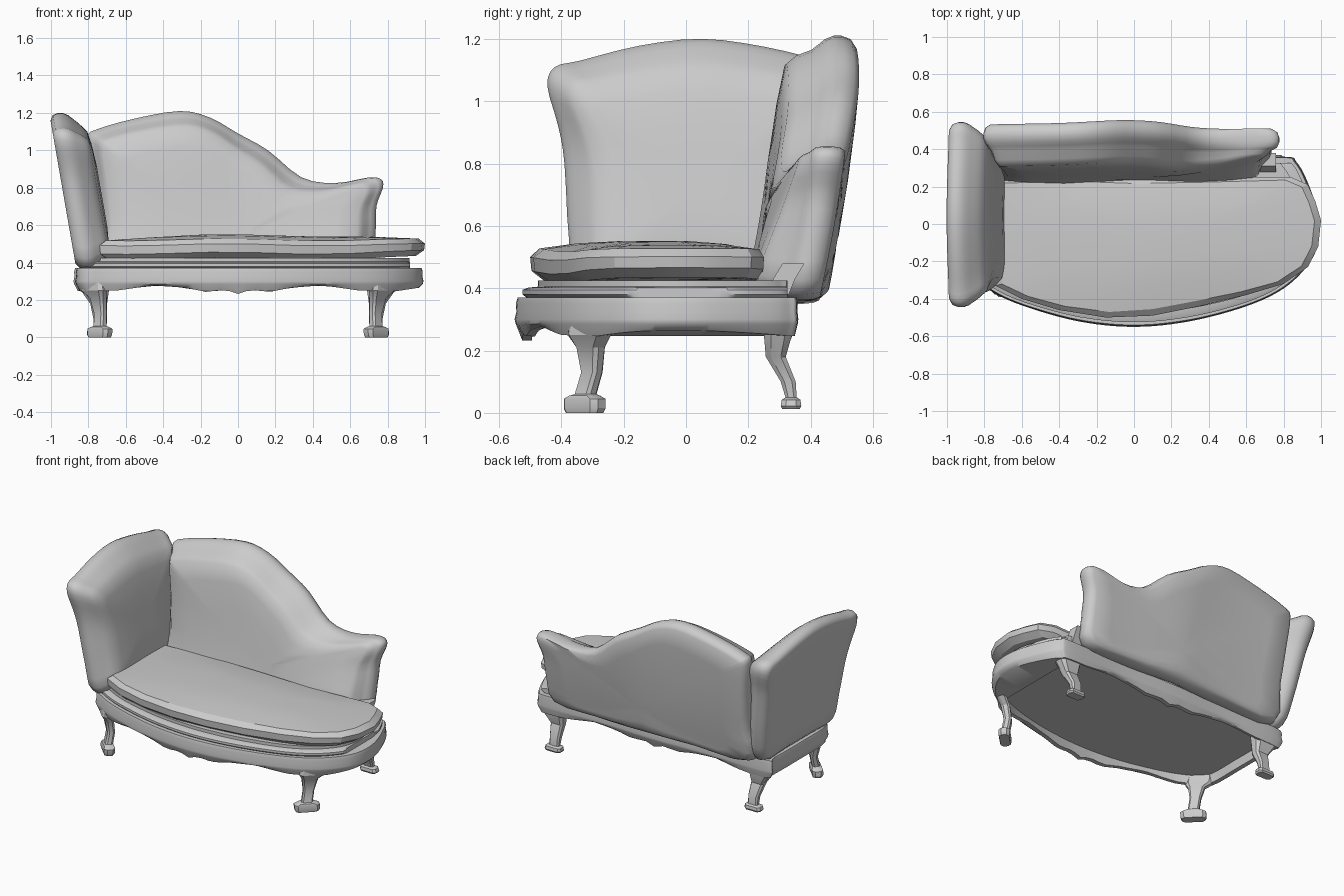
import bpy, bmesh, math
from mathutils import Vector

if "Cube" in bpy.data.objects:
    bpy.data.objects.remove(bpy.data.objects["Cube"])


def loft(name, rings, angle=40):
    """Skin closed rings of equal length and cap both ends."""
    bm = bmesh.new()
    vs = [[bm.verts.new(p) for p in r] for r in rings]
    n = len(vs[0])
    for a, b in zip(vs, vs[1:]):
        for i in range(n):
            j = (i + 1) % n
            bm.faces.new((a[i], a[j], b[j], b[i]))
    bm.faces.new(vs[0][::-1])
    bm.faces.new(vs[-1])
    bmesh.ops.recalc_face_normals(bm, faces=bm.faces)
    me = bpy.data.meshes.new(name)
    bm.to_mesh(me)
    bm.free()
    ob = bpy.data.objects.new(name, me)
    bpy.context.collection.objects.link(ob)
    bpy.ops.object.select_all(action='DESELECT')
    ob.select_set(True)
    bpy.context.view_layer.objects.active = ob
    bpy.ops.object.shade_smooth_by_angle(angle=math.radians(angle))
    return ob


def spline(pts, k):
    """Closed Catmull-Rom curve through 2D points."""
    P = [Vector(p) for p in pts]
    n, out = len(P), []
    for i in range(n):
        a, b, c, d = (P[(i + o) % n] for o in (-1, 0, 1, 2))
        for s in range(k):
            t = s / k
            out.append(0.5 * (2 * b + (c - a) * t + (2 * a - 5 * b + 4 * c - d) * t * t
                              + (3 * b - a - 3 * c + d) * t ** 3))
    return out


def inset(pts, centre, d, s=0.0):
    """Move points towards the centre by share s, then by distance d."""
    c = Vector(centre)
    out = []
    for p in pts:
        r = (p - c) * (1 - s)
        out.append(c + r - r.normalized() * min(d, .5 * r.length))
    return out


def padded_panel(name, profile, centre, k, place):
    """Panel with a rolled rim that flows into a pad of depth k on its front."""
    pts = spline(profile, 3)
    rings = [(.05, .8, -.053), (.05, .5, -.054), (.06, .15, -.056), (.04, 0, -.057), (.012, 0, -.04), (0, 0, -.01),
             (0, 0, .015), (.012, 0, .042), (.03, 0, .062), (.05, 0, .085), (.07, 0, .7 * k),
             (.10, 0, .87 * k), (.10, .15, .95 * k), (.10, .4, k), (.08, .7, k)]
    return loft(name, [[place(p.x, p.y, w) for p in inset(pts, centre, d, s)] for d, s, w in rings], 65)


# backrest: leaning, bowed in the middle, pad thinner towards the low end
def place_back(u, v, w):
    t = (v - .37) / .83
    if w > .04:
        g = min(1, max(0, (u - .2) / .4))
        h = min(1, max(0, (v - .5) / .3))
        w = .04 + (w - .04) * (1 - .5 * g * h - .1 * g)
    bow = .024 * math.exp(-(u - .03) ** 2 / .08) - .018
    return (u, .39 + .19 * t - .08 * t * t + bow - w, v)


back = [(-.77, .37), (-.4, .36), (0, .36), (.4, .36), (.70, .38), (.735, .55), (.74, .70), (.775, .80),
        (.765, .845), (.70, .855), (.52, .825), (.34, .855), (.16, 1.0), (0, 1.09), (-.15, 1.175),
        (-.31, 1.21), (-.55, 1.17), (-.76, 1.11), (-.805, 1.06), (-.79, .85), (-.775, .6)]
padded_panel("backrest", back, (0, .54), .19, place_back)


# raised end at the left
def place_end(u, v, w):
    return (-.81 - .125 * (v - .38) / .72 + w, u, v)


end = [(-.34, .38), (-.1, .37), (.15, .37), (.38, .38), (.45, .55), (.49, .8), (.51, .92), (.545, 1.05),
       (.52, 1.11), (.44, 1.13), (.25, 1.175), (.05, 1.2), (-.15, 1.178), (-.34, 1.13), (-.42, 1.11),
       (-.445, 1.05), (-.41, .92), (-.39, .8), (-.375, .55)]
padded_panel("end_rest", end, (.05, .75), .148, place_end)

# base outline shared by apron and rail
outline = spline([(-.84, .35), (-.4, .35), (0, .36), (.4, .35), (.8, .36), (.87, .33), (.93, .22),
                  (.985, .05), (.985, -.1), (.93, -.22), (.8, -.345), (.6, -.44), (.3, -.52), (0, -.55),
                  (-.3, -.52), (-.6, -.435), (-.77, -.355), (-.86, -.27), (-.87, 0), (-.865, .28)], 6)
MID = (0, -.03)


def wave(x):
    """Scalloped lower edge height of the apron."""
    keys = [(0, .232), (.07, .255), (.17, .243), (.28, .265), (.45, .278), (.65, .25), (.84, .246), (1.1, .285)]
    x = abs(x)
    for (a, za), (b, zb) in zip(keys, keys[1:]):
        if x <= b:
            return za + (zb - za) * (x - a) / (b - a)
    return keys[-1][1]


# apron: moulded outside, hollow below with a base plate, underside sloping in at the round end
levels = [(.1, .37), (.01, .37), (.004, .35), (.006, .325), (0, .30), (.004, .285), (.025, None),
          (.055, None), (.065, .30)]
loft("apron", [[(min(p.x, .78) if i > 6 else p.x, p.y, wave(min(p.x, .78) if i > 6 else p.x) if z is None else z)
                for p in inset(outline, MID, d)] for i, (d, z) in enumerate(levels)], 40)

# stepped seat rail
rail = [(.06, .36), (.045, .365), (.025, .38), (.025, .395), (.045, .402), (.075, .405), (.075, .425)]
loft("seat_rail", [[(min(p.x, .92), min(p.y, .325), z) for p in inset(outline, MID, d)] for d, z in rail], 30)

# seat cushion: faceted, gently uneven
seat = [Vector(p) for p in [(-.74, .23), (-.4, .25), (0, .25), (.4, .25), (.84, .25), (.93, .21), (.97, .12),
                            (1.0, .02), (.985, -.12), (.93, -.23), (.8, -.32), (.6, -.38), (.35, -.44), (.1, -.49),
                            (-.15, -.50), (-.4, -.46), (-.6, -.40), (-.74, -.33), (-.755, 0)]]
layers = [(.10, .0, .42), (.05, 0, .42), (.005, 0, .45), (0, 0, .495), (.035, 0, .522), (.06, .25, .538), (.05, .6, .545)]
loft("seat_cushion", [[(p.x, p.y, z + .006 * math.sin(6 * p.x + 2) + (.02 * max(0, p.x - .5) if z < .48 else 0))
                       for p in inset(seat, (.1, -.1), d, s)] for d, s, z in layers], 25)


# legs: chamfered slabs (z, x centre, y centre, half width, half thickness), turned by an angle
def leg(name, side, turn, sections):
    co, si = math.cos(turn), math.sin(turn)
    rings = []
    for z, cx, cy, hx, hy in sections:
        rings.append([(side * (cx + hx * a * co - hy * b * si), cy + hx * a * si + hy * b * co, z) for a, b in
                      ((1, .5), (.75, 1), (-.75, 1), (-1, .5), (-1, -.5), (-.75, -1), (.75, -1), (1, -.5))])
    loft(name, rings, 30)


front = [(.30, .775, -.305, .08, .025), (.25, .77, -.31, .083, .03), (.21, .747, -.306, .05, .027),
         (.13, .735, -.302, .034, .023), (.06, .737, -.322, .034, .024), (.055, .738, -.325, .055, .03),
         (.045, .738, -.325, .078, .034), (.015, .74, -.325, .078, .034), (0, .74, -.325, .07, .03)]
rear = [(.32, .765, .295, .085, .045), (.25, .765, .295, .075, .045), (.18, .745, .288, .045, .032),
        (.10, .737, .328, .036, .024), (.05, .738, .337, .034, .018), (.042, .74, .337, .055, .030),
        (.022, .742, .337, .06, .033), (.012, .742, .337, .052, .028)]
for side, label in ((1, "right"), (-1, "left")):
    leg("front_leg_" + label, side, math.pi / 4, front)
    leg("rear_leg_" + label, side, 0, rear)

# small upholstered block where the backrest meets the rail at the open end
loft("back_corner_block", [[(x, y + dy, z) for x, y in ((.62, .26), (.76, .26), (.76, .33), (.62, .33))]
                           for z, dy in ((.38, 0), (.43, .02), (.48, .05))], 30)
